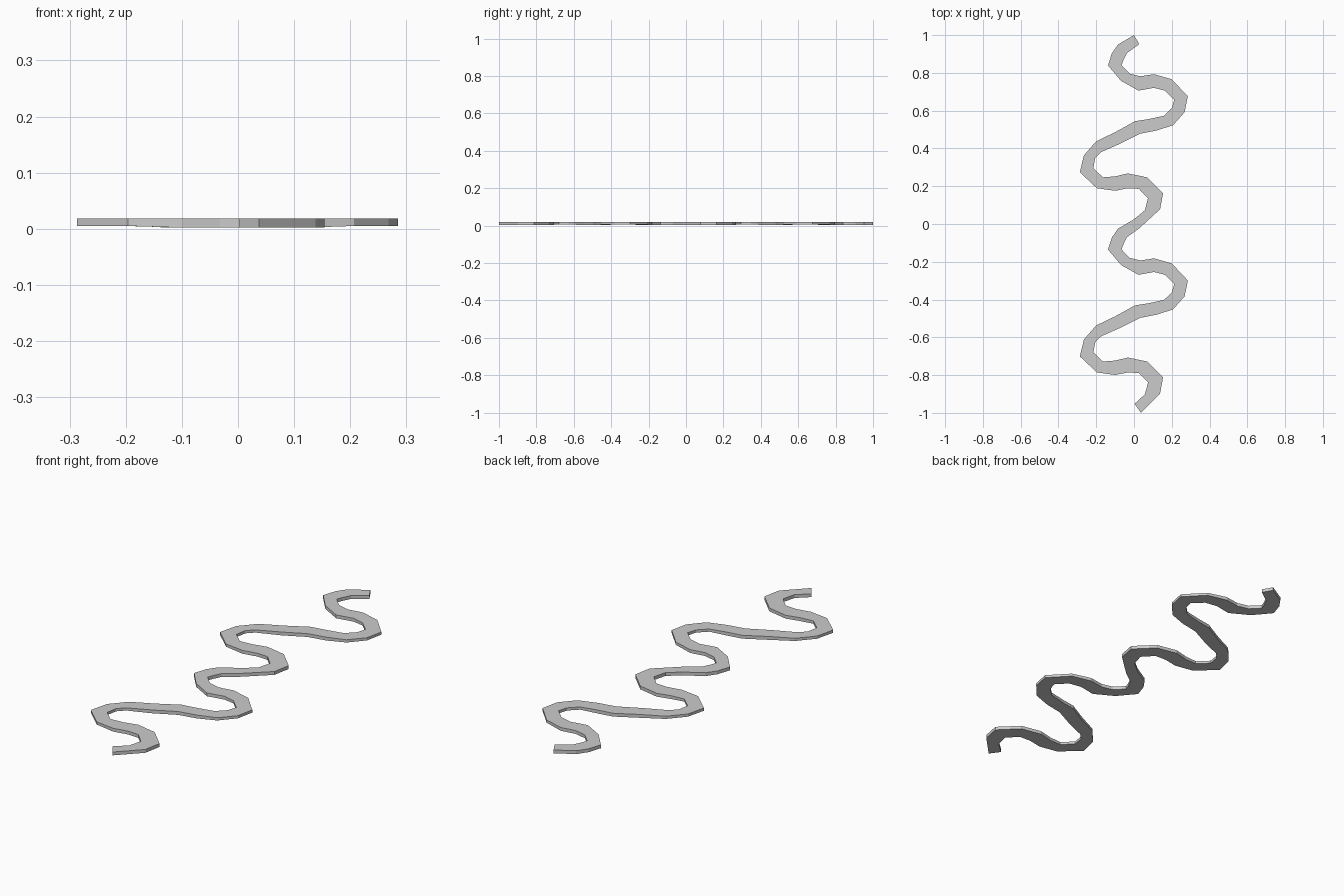
import bpy, bmesh

# One winding period: (outer x, y, inner x, y) pairs across the ribbon
WAVE = [
    (0.0, 1.0, 0.028, 0.952), (-0.085, 0.95, -0.037, 0.905),
    (-0.117, 0.904, -0.056, 0.867), (-0.138, 0.84, -0.066, 0.84),
    (-0.069, 0.758, -0.023, 0.796), (0.024, 0.706, 0.034, 0.782),
    (0.106, 0.721, 0.106, 0.793), (0.164, 0.706, 0.2, 0.766),
    (0.213, 0.658, 0.285, 0.676), (0.2, 0.613, 0.268, 0.592),
    (0.159, 0.573, 0.207, 0.523), (0.08, 0.556, 0.12, 0.495),
    (0.005, 0.544, 0.032, 0.478), (-0.1, 0.486, -0.069, 0.427),
    (-0.2, 0.438, -0.175, 0.38), (-0.265, 0.364, -0.206, 0.348),
    (-0.287, 0.274, -0.215, 0.295), (-0.196, 0.189, -0.164, 0.247),
    (-0.1, 0.176, -0.1, 0.252), (-0.032, 0.189, -0.032, 0.268),
    (0.026, 0.186, 0.069, 0.247), (0.074, 0.136, 0.154, 0.163),
    (0.058, 0.073, 0.138, 0.078),
]
PERIOD = 0.975
TOP = 0.018

rows = [(a, b - k * PERIOD, c, d - k * PERIOD) for k in range(2) for a, b, c, d in WAVE]
rows.append((0.003, -0.952, 0.037, -1.0))

# Flat winding ribbon: a box section lofted through the pairs
bm = bmesh.new()
rings = []
for a, b, c, d in rows:
    low = 0.005 if abs(a + c) > 0.3 else 0.002
    rings.append([bm.verts.new(p) for p in
                  ((a, b, TOP), (c, d, TOP), (c, d, low), (a, b, low))])
for r, s in zip(rings, rings[1:]):
    for i in range(4):
        j = (i + 1) % 4
        bm.faces.new((r[i], r[j], s[j], s[i]))
bm.faces.new(rings[0])
bm.faces.new(rings[-1][::-1])
bmesh.ops.recalc_face_normals(bm, faces=bm.faces)

mesh = bpy.data.meshes.new("winding_path")
bm.to_mesh(mesh)
bm.free()
bpy.context.collection.objects.link(bpy.data.objects.new("winding_path", mesh))
